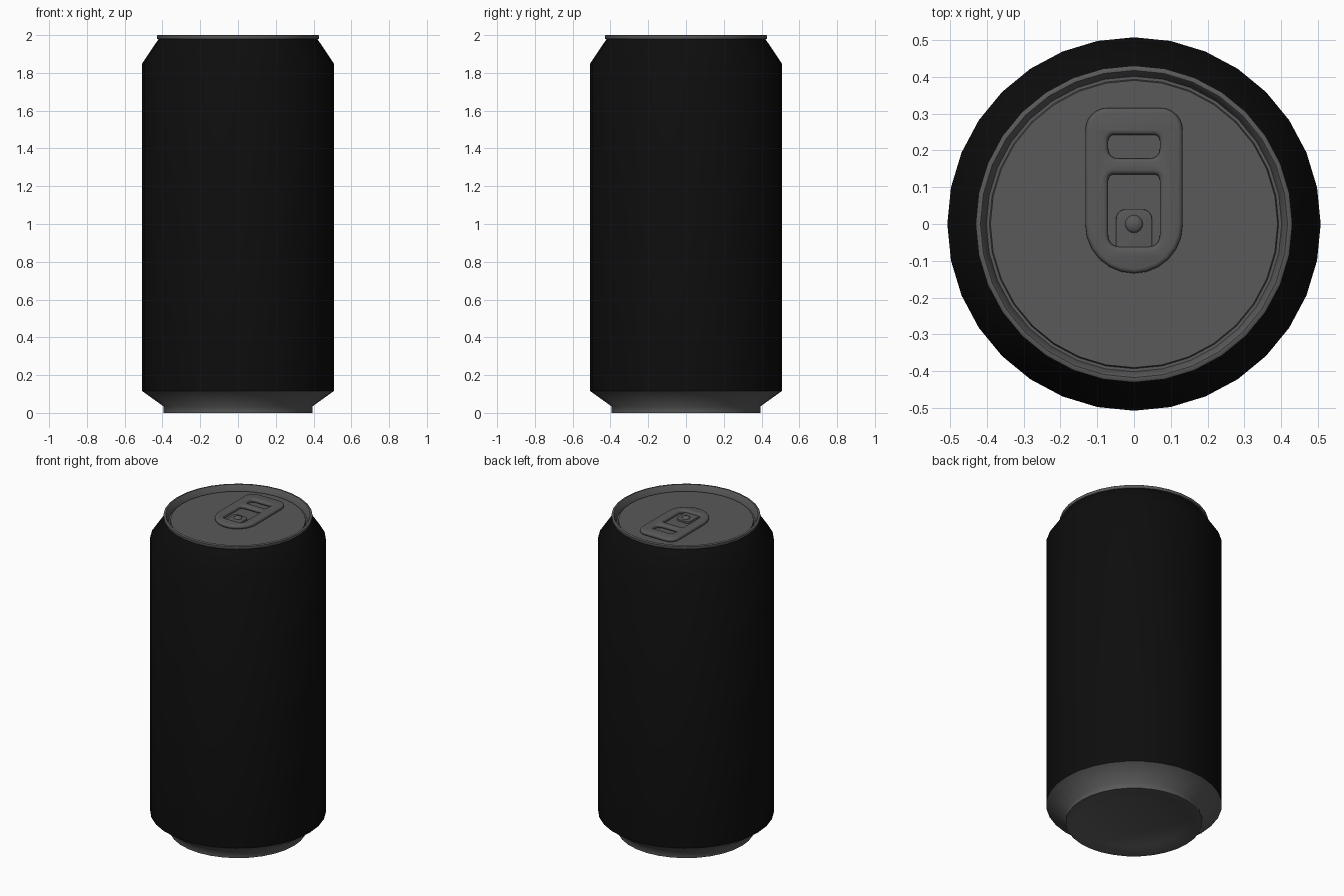
import bpy, bmesh
from math import sin, cos, pi, radians

if "Cube" in bpy.data.objects:
    bpy.data.objects.remove(bpy.data.objects["Cube"])

SIDES = 32
LID_Z = 1.968


def material(name, v):
    m = bpy.data.materials.new(name)
    m.diffuse_color = (v, v, v, 1)
    m.use_nodes = True
    m.node_tree.nodes["Principled BSDF"].inputs["Base Color"].default_value = m.diffuse_color
    return m


metal = material("aluminium", 0.1)
paint = material("black_paint", 0.004)


def finish(ob, mat, angle):
    ob.data.materials.clear()
    ob.data.materials.append(mat)
    bpy.ops.object.select_all(action='DESELECT')
    ob.select_set(True)
    bpy.context.view_layer.objects.active = ob
    bpy.ops.object.shade_smooth_by_angle(angle=radians(angle))


def lathe(name, profile, mat, angle=40, sides=SIDES):
    """Revolve (radius, z) points around the z axis."""
    bm = bmesh.new()
    rings = [[bm.verts.new((r * cos(2 * pi * i / sides), r * sin(2 * pi * i / sides), z))
              for i in range(sides)] for r, z in profile]
    for a, b in zip(rings, rings[1:]):
        for i in range(sides):
            j = (i + 1) % sides
            bm.faces.new((a[i], a[j], b[j], b[i]))
    bmesh.ops.remove_doubles(bm, verts=bm.verts, dist=1e-5)
    me = bpy.data.meshes.new(name)
    bm.to_mesh(me)
    bm.free()
    ob = bpy.data.objects.new(name, me)
    bpy.context.collection.objects.link(ob)
    finish(ob, mat, angle)
    return ob


def rounded(x, y0, y1, r_low, r_high, grow=0.0, steps=6):
    """Symmetric rounded rectangle, grown or shrunk by a margin."""
    x, y0, y1 = x + grow, y0 - grow, y1 + grow
    r_low, r_high = r_low + grow, r_high + grow
    corners = [(x - r_low, y0 + r_low, r_low, -90), (x - r_high, y1 - r_high, r_high, 0),
               (r_high - x, y1 - r_high, r_high, 90), (r_low - x, y0 + r_low, r_low, 180)]
    pts = []
    for cx, cy, r, start in corners:
        for k in range(steps + 1):
            t = radians(start + 90 * k / steps)
            p = (cx + r * cos(t), cy + r * sin(t))
            if not pts or abs(p[0] - pts[-1][0]) + abs(p[1] - pts[-1][1]) > 1e-4:
                pts.append(p)
    if abs(pts[0][0] - pts[-1][0]) + abs(pts[0][1] - pts[-1][1]) < 1e-4:
        pts.pop()
    return pts


def plate(name, loops, z, extrude, bevel, mat):
    """Filled outline with holes, thickened and rounded at its edges."""
    cu = bpy.data.curves.new(name, 'CURVE')
    cu.dimensions = '2D'
    cu.fill_mode = 'BOTH'
    cu.extrude, cu.bevel_depth, cu.bevel_resolution = extrude, bevel, 2
    for loop in loops:
        sp = cu.splines.new('POLY')
        sp.points.add(len(loop) - 1)
        for p, (px, py) in zip(sp.points, loop):
            p.co = (px, py, 0, 1)
        sp.use_cyclic_u = True
    ob = bpy.data.objects.new(name, cu)
    ob.location.z = z
    bpy.context.collection.objects.link(ob)
    bpy.ops.object.select_all(action='DESELECT')
    ob.select_set(True)
    bpy.context.view_layer.objects.active = ob
    bpy.ops.object.convert(target='MESH')
    ob = bpy.context.view_layer.objects.active
    bm = bmesh.new()
    bm.from_mesh(ob.data)
    bmesh.ops.remove_doubles(bm, verts=bm.verts, dist=1e-5)
    bmesh.ops.recalc_face_normals(bm, faces=bm.faces)
    bm.to_mesh(ob.data)
    bm.free()
    finish(ob, mat, 40)
    return ob


# Painted wall with tapered neck
lathe("can_body", [(0.507, 0.115), (0.507, 1.85), (0.42, 1.98)], paint)

# Bare metal base with concave dome
lathe("can_base", [(0, 0.06), (0.12, 0.056), (0.23, 0.043), (0.32, 0.022), (0.385, 0),
                   (0.395, 0), (0.395, 0.035), (0.507, 0.115)], metal, 60)

# Rolled rim, sloping inner wall, groove and lid panel
lathe("can_lid", [(0.42, 1.98), (0.428, 1.98), (0.43, 1.985), (0.43, 1.997), (0.426, 2.0),
                  (0.417, 2.0), (0.414, 1.997), (0.401, 1.955), (0.393, 1.955),
                  (0.39, LID_Z), (0, LID_Z)], metal)

# Pull tab with finger hole and rivet window
B = 0.012
plate("pull_tab", [rounded(0.132, -0.134, 0.315, 0.132, 0.06, -B),
                   rounded(0.07, 0.178, 0.242, 0.025, 0.015, B),
                   rounded(0.07, -0.062, 0.135, 0.03, 0.015, B)],
      LID_Z + 0.012, 0.001, B, metal)

# Rivet tongue inside the window
plate("rivet_tongue", [rounded(0.047, -0.07, 0.038, 0.01, 0.025)],
      LID_Z + 0.006, 0.004, 0.002, metal)

# Domed rivet
lathe("rivet", [(0.024, LID_Z), (0.024, LID_Z + 0.016), (0.018, LID_Z + 0.021),
                (0.009, LID_Z + 0.024), (0, LID_Z + 0.025)], metal, 50, 16)
